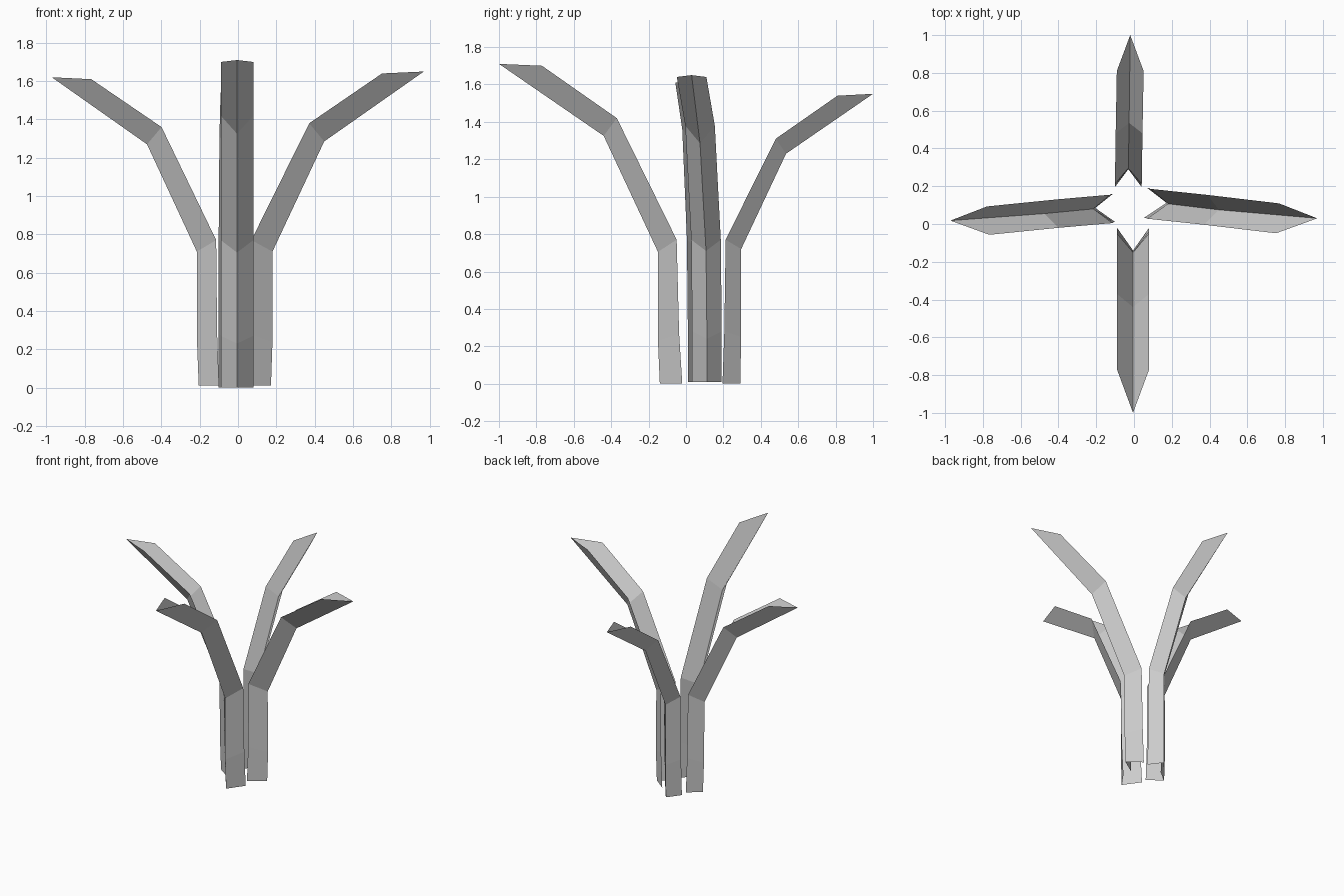
import bpy
import math
from mathutils import Matrix


def leaf(name, angle, crease, edge, mid, half, skew=0.0):
    """V-folded blade: outer crease and two inner edges, as (reach, height) profiles.
    mid = sideways position of the crease at each station, half = half width."""
    verts = []
    for c, e, m in zip(crease, edge, mid):
        verts += [(e[0] + skew, m + half, e[1]),
                  (c[0], m, c[1]),
                  (e[0] - skew, m - half, e[1])]
    faces = []
    for i in range(len(crease) - 1):
        for k in (0, 1):
            a = 3 * i + k
            faces.append((a, a + 1, a + 4, a + 3))
    mesh = bpy.data.meshes.new(name)
    mesh.from_pydata(verts, [], faces)
    mesh.transform(Matrix.Rotation(math.radians(angle), 4, 'Z'))
    mesh.update()
    obj = bpy.data.objects.new(name, mesh)
    bpy.context.collection.objects.link(obj)
    return obj


# Front blade
leaf("front_leaf", -90,
     [(0.14, 0), (0.15, 0.23), (0.15, 0.705), (0.44, 1.325), (1.0, 1.71)],
     [(0.02, 0), (0.037, 0.27), (0.05, 0.77), (0.37, 1.42), (0.77, 1.70)],
     [-0.005] * 5, 0.085)

# Back blade
leaf("back_leaf", 90,
     [(0.29, 0), (0.295, 0.25), (0.295, 0.72), (0.535, 1.23), (1.0, 1.55)],
     [(0.195, 0), (0.205, 0.28), (0.212, 0.77), (0.48, 1.31), (0.81, 1.54)],
     [0.03, 0.03, 0.03, 0.026, 0.02], 0.071)

# Right blade
leaf("right_leaf", 0,
     [(0.172, 0.01), (0.18, 0.24), (0.18, 0.71), (0.45, 1.285), (0.97, 1.65)],
     [(0.062, 0.01), (0.072, 0.28), (0.078, 0.77), (0.38, 1.38), (0.76, 1.64)],
     [0.112, 0.112, 0.107, 0.075, 0.03], 0.079, 0.008)

# Left blade
leaf("left_leaf", 180,
     [(0.205, 0.01), (0.214, 0.24), (0.215, 0.71), (0.475, 1.27), (0.972, 1.62)],
     [(0.105, 0.01), (0.115, 0.28), (0.12, 0.77), (0.405, 1.36), (0.772, 1.61)],
     [-0.085, -0.085, -0.08, -0.055, -0.018], 0.075, -0.006)
